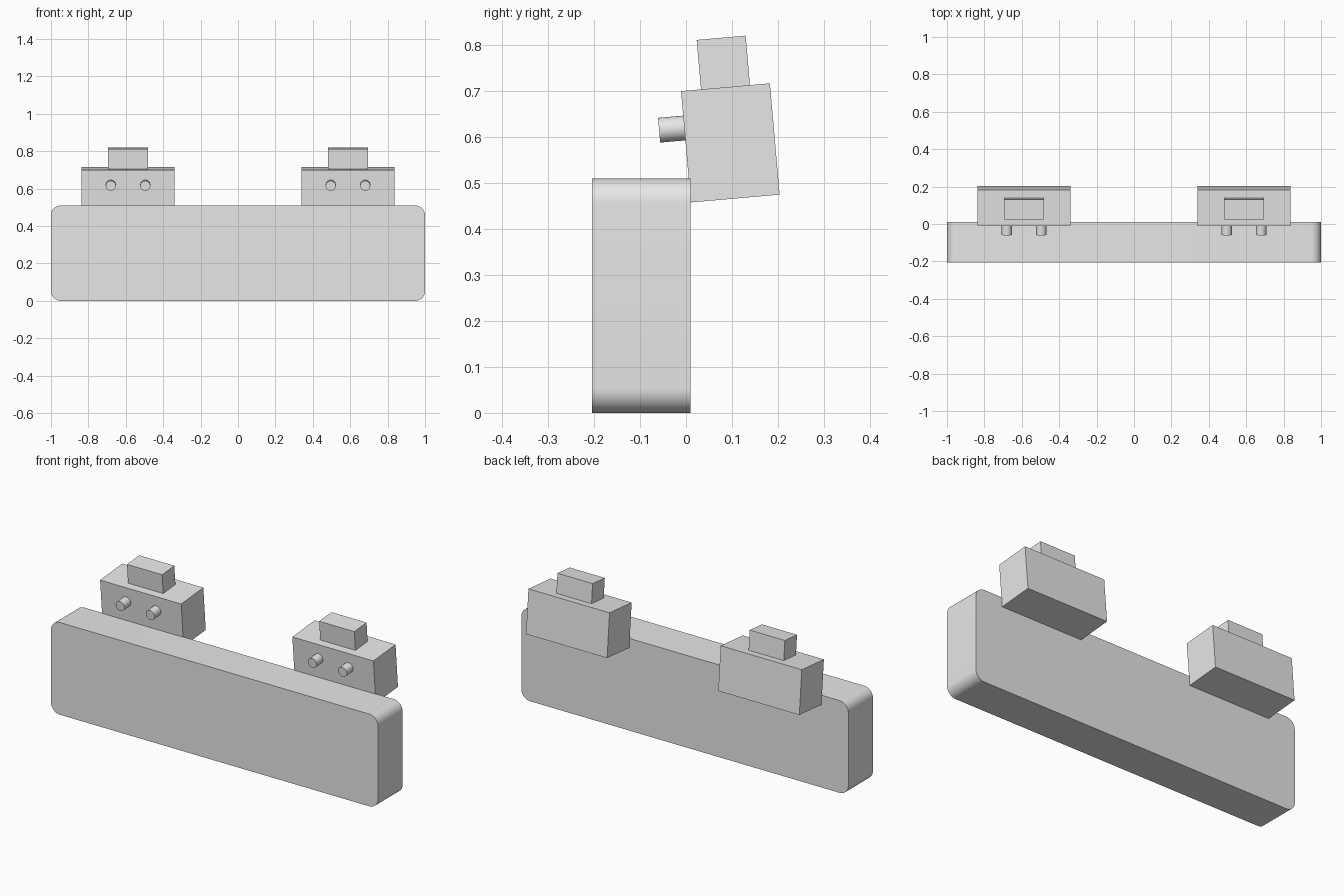
import bpy, bmesh, math
from mathutils import Matrix, Vector

default = bpy.data.objects.get("Cube")
if default:
    bpy.data.objects.remove(default, do_unlink=True)

grey = bpy.data.materials.new("light grey")
grey.use_nodes = True
grey.diffuse_color = (0.8, 0.8, 0.8, 1)
grey.node_tree.nodes["Principled BSDF"].inputs["Base Color"].default_value = (0.8, 0.8, 0.8, 1)


def make_object(name, bm, matrix):
    """Turn a bmesh into a grey object with crisp edges."""
    mesh = bpy.data.meshes.new(name)
    bm.to_mesh(mesh)
    bm.free()
    mesh.materials.append(grey)
    obj = bpy.data.objects.new(name, mesh)
    bpy.context.collection.objects.link(obj)
    obj.matrix_world = matrix
    bpy.ops.object.select_all(action="DESELECT")
    obj.select_set(True)
    bpy.context.view_layer.objects.active = obj
    bpy.ops.object.shade_smooth_by_angle(angle=math.radians(30))
    return obj


def box(name, size, centre, frame=Matrix(), corner=0):
    """Box, optionally with its four front-to-back edges rounded."""
    bm = bmesh.new()
    bmesh.ops.create_cube(bm, size=1, matrix=Matrix.Diagonal((*size, 1)))
    if corner:
        edges = [e for e in bm.edges
                 if abs(e.verts[0].co.y - e.verts[1].co.y) > size[1] / 2]
        bmesh.ops.bevel(bm, geom=edges, offset=corner, segments=10,
                        profile=0.5, affect="EDGES")
    return make_object(name, bm, frame @ Matrix.Translation(centre))


def pin(name, radius, length, centre, frame):
    """Cylinder pointing to the front."""
    bm = bmesh.new()
    bmesh.ops.create_cone(bm, cap_ends=True, segments=32, radius1=radius,
                          radius2=radius, depth=length,
                          matrix=Matrix.Rotation(math.pi / 2, 4, "X"))
    return make_object(name, bm, frame @ Matrix.Translation(centre))


# Long slab with rounded ends
box("main_slab", (2, 0.215, 0.51), (0, -0.0975, 0.255), corner=0.053)

# Two tilted units behind the slab, each with a top block and two front pins
for side, sign in (("left", 1), ("right", -1)):
    frame = (Matrix.Translation(Vector((sign * 0.588, 0.0965, 0.5875)))
             @ Matrix.Rotation(math.radians(5), 4, "X"))
    box(f"{side}_body", (0.496, 0.194, 0.243), (0, 0, 0), frame)
    box(f"{side}_top_block", (0.215, 0.107, 0.108), (0, 0, 0.1755), frame)
    for label, offset in (("outer", sign), ("inner", -sign)):
        pin(f"{side}_{label}_pin", 0.027, 0.056,
            (offset * 0.0922, -0.124, 0.041), frame)
